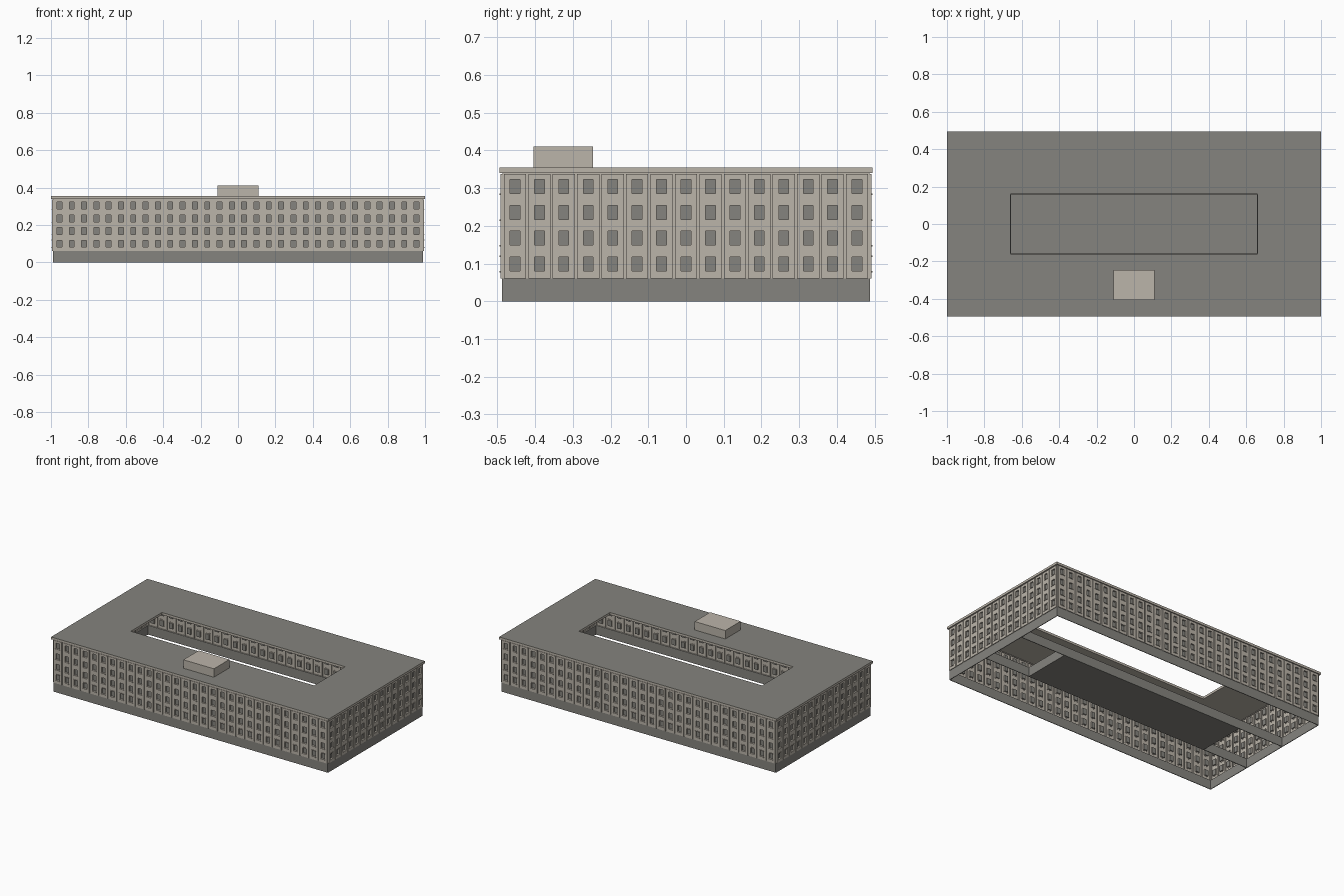
import bpy, bmesh, math
from mathutils import Matrix, Vector

if "Cube" in bpy.data.objects:
    bpy.data.objects.remove(bpy.data.objects["Cube"], do_unlink=True)


def material(name, rgb):
    m = bpy.data.materials.new(name)
    m.use_nodes = True
    m.diffuse_color = (*rgb, 1)
    m.node_tree.nodes["Principled BSDF"].inputs["Base Color"].default_value = (*rgb, 1)
    return m


STONE = material("warm stone", (0.5, 0.46, 0.4))
GREY = material("dark grey", (0.235, 0.23, 0.21))

HX, HY = 0.988, 0.486          # wall planes
PLINTH, EAVE, ROOF = 0.06, 0.34, 0.355
COURT_X, COURT_Y = 0.66, 0.16


def finish(name, bm, *mats):
    mesh = bpy.data.meshes.new(name)
    bm.to_mesh(mesh)
    bm.free()
    for m in mats:
        mesh.materials.append(m)
    ob = bpy.data.objects.new(name, mesh)
    bpy.context.collection.objects.link(ob)
    return ob


def add_box(bm, lo, hi):
    lo, hi = Vector(lo), Vector(hi)
    size = Matrix.Diagonal((*(hi - lo), 1))
    bmesh.ops.create_cube(bm, size=1, matrix=Matrix.Translation((lo + hi) / 2) @ size)


def box(name, lo, hi, mat):
    bm = bmesh.new()
    add_box(bm, lo, hi)
    return finish(name, bm, mat)


# Facades: raised bay panels between grooves, with recessed windows and sills
SILLS = [0.081, 0.149, 0.217, 0.286]
WIN_H, WIN_W = 0.037, 0.013
PANEL, GLASS = 0.006, -0.003


def facade(name, half, dist, bays, turn):
    bm = bmesh.new()
    pitch = 2 * half / bays
    edge = pitch / 2 - 0.003
    us, cols = [-half], []
    for i in range(bays):
        c = -half + (i + 0.5) * pitch
        us += [c - edge, c - WIN_W, c + WIN_W, c + edge, c + pitch / 2]
        cols += ["groove", "panel", "window", "panel", "groove"]
    zs, rows = [PLINTH], []
    for s in SILLS:
        zs += [s, s + WIN_H]
        rows += ["panel", "window"]
    zs += [EAVE - 0.003, EAVE + 0.004]
    rows += ["panel", "groove"]

    def depth(i, j):
        if not (0 <= i < len(cols) and 0 <= j < len(rows)):
            return 0
        if "groove" in (cols[i], rows[j]):
            return 0
        return GLASS if cols[i] == rows[j] == "window" else PANEL

    def quad(points, mat=0):
        f = bm.faces.new([bm.verts.new((u, -dist - d, z)) for u, d, z in points])
        f.material_index = mat

    for i in range(len(cols) + 1):
        for j in range(len(rows) + 1):
            d, left, below = depth(i, j), depth(i - 1, j), depth(i, j - 1)
            u0, z0 = us[i], zs[j]
            if i < len(cols) and j < len(rows):
                u1, z1 = us[i + 1], zs[j + 1]
                quad([(u0, d, z0), (u1, d, z0), (u1, d, z1), (u0, d, z1)], int(d == GLASS))
            if j < len(rows) and d != left:
                z1 = zs[j + 1]
                quad([(u0, left, z0), (u0, d, z0), (u0, d, z1), (u0, left, z1)])
            if i < len(cols) and d != below:
                u1 = us[i + 1]
                quad([(u0, below, z0), (u1, below, z0), (u1, d, z0), (u0, d, z0)])
    bmesh.ops.remove_doubles(bm, verts=bm.verts, dist=1e-5)

    # Window sills, plus lintels on the lowest floor
    for i in range(bays):
        c = -half + (i + 0.5) * pitch
        for z in SILLS + [SILLS[0] + WIN_H + 0.004]:
            add_box(bm, (c - 0.016, -dist - PANEL - 0.003, z - 0.004),
                    (c + 0.016, -dist - PANEL + 0.001, z))
    bm.transform(Matrix.Rotation(turn * math.pi / 2, 4, "Z"))
    finish(name, bm, STONE, GREY)


facade("front_facade", HX, HY, 30, 0)
facade("left_facade", HY, HX, 15, 1)
facade("back_facade", HX, HY, 30, 2)
facade("right_facade", HY, HX, 15, 3)

# Plinth walls, outer ring and courtyard strips
T = 0.002
for side, s in (("back", 1), ("front", -1)):
    for part, y in (("plinth", HY), ("court_plinth", COURT_Y)):
        box(f"{side}_{part}", (-HX, s * y - T, 0), (HX, s * y + T, PLINTH), GREY)
for side, s in (("left", 1), ("right", -1)):
    box(f"{side}_plinth", (s * HX - T, -HY, 0), (s * HX + T, HY, PLINTH), GREY)
    box(f"{side}_court_plinth", (s * COURT_X - T, -COURT_Y, 0),
        (s * COURT_X + T, COURT_Y, PLINTH), GREY)
box("courtyard_floor", (-COURT_X, -COURT_Y, 0), (COURT_X, COURT_Y, 0.003), GREY)

# Roof slab with courtyard opening: stone cornice, grey top
bm = bmesh.new()
rings = []
for x, y in ((1, 0.495), (COURT_X, COURT_Y)):
    for z in (EAVE, ROOF):
        rings.append([bm.verts.new((a * x, b * y, z))
                      for a, b in ((-1, -1), (1, -1), (1, 1), (-1, 1))])
out_lo, out_hi, in_lo, in_hi = rings
for a, b in ((out_lo, out_hi), (out_hi, in_hi), (in_hi, in_lo), (in_lo, out_lo)):
    for k in range(4):
        n = (k + 1) % 4
        f = bm.faces.new((a[k], a[n], b[n], b[k]))
        f.material_index = int(a is out_hi)
bmesh.ops.recalc_face_normals(bm, faces=bm.faces)
finish("roof_slab", bm, STONE, GREY)

# Rooftop plant room
box("rooftop_room", (-0.11, -0.405, ROOF - 0.005), (0.11, -0.247, 0.41), STONE)
